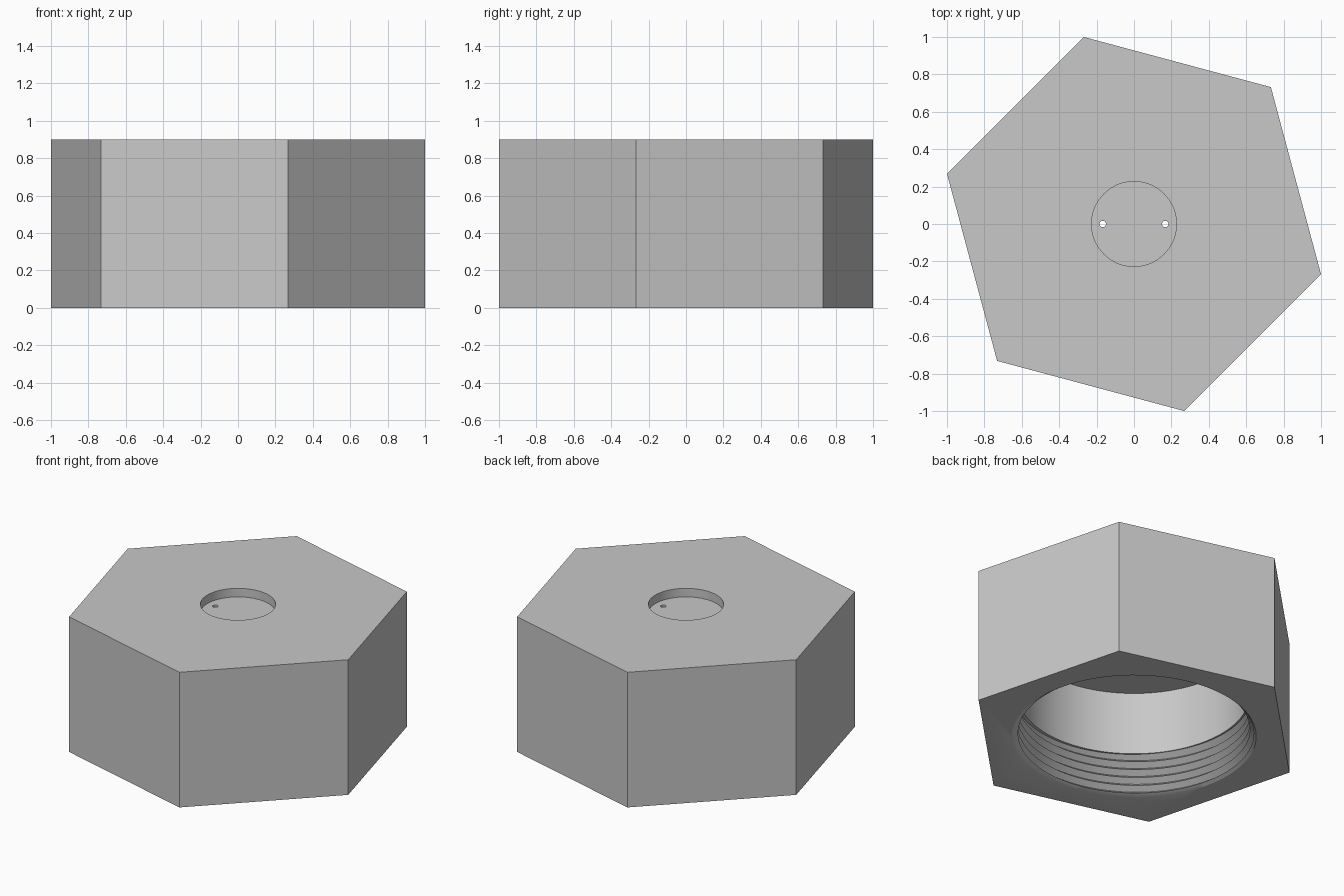
import bpy, bmesh, math

cube = bpy.data.objects.get("Cube")
if cube:
    bpy.data.objects.remove(cube, do_unlink=True)

HEIGHT, CEILING, RECESS_FLOOR = 0.9, 0.70, 0.843
HEX_RADIUS = 1.035
ROOT, CREST, WALL = 0.735, 0.70, 0.695
PITCH, THREAD_START, THREAD_END = 0.055, 0.012, 0.28
SEGMENTS = 96

metal = bpy.data.materials.new("plain grey")
grey = (0.58, 0.58, 0.58, 1)
metal.diffuse_color = grey
metal.use_nodes = True
metal.node_tree.nodes["Principled BSDF"].inputs["Base Color"].default_value = grey


def finish(bm, name):
    mesh = bpy.data.meshes.new(name)
    bm.to_mesh(mesh)
    bm.free()
    mesh.materials.append(metal)
    obj = bpy.data.objects.new(name, mesh)
    bpy.context.collection.objects.link(obj)
    return obj


def prism(name, radius, bottom, top, sides, x=0, turn=0):
    """Upright prism made by extruding a regular polygon."""
    bm = bmesh.new()
    ring = []
    for i in range(sides):
        a = turn + math.tau * i / sides
        ring.append(bm.verts.new((x + radius * math.cos(a), radius * math.sin(a), bottom)))
    face = bm.faces.new(ring)
    extruded = bmesh.ops.extrude_face_region(bm, geom=[face])["geom"]
    for v in extruded:
        if isinstance(v, bmesh.types.BMVert):
            v.co.z = top
    bmesh.ops.recalc_face_normals(bm, faces=bm.faces)
    return finish(bm, name)


def circle_row(radius, z):
    return lambda t: (radius, z)


def thread_row(k):
    """Half-pitch line of the helix, kept on the thread flank at both ends."""
    def point(t):
        z = min(max(PITCH * (k / 2 + t), THREAD_START), THREAD_END)
        phase = (z / PITCH - t) % 1
        return CREST + (ROOT - CREST) * abs(2 * phase - 1), z
    return point


def threaded_cavity():
    """Solid shape of the bore: lead-in, helical thread, ledge, smooth wall."""
    turns = math.ceil(THREAD_END / PITCH)
    rows = [circle_row(ROOT + 0.003, -0.1), circle_row(ROOT + 0.003, 0)]
    rows += [thread_row(k) for k in range(-2, 2 * turns + 1)]
    rows += [circle_row(WALL, THREAD_END), circle_row(WALL, CEILING)]
    bm = bmesh.new()
    grid = []
    for row in rows:
        line = []
        for i in range(SEGMENTS + 1):
            t = i / SEGMENTS
            r, z = row(t)
            a = math.tau * (i % SEGMENTS) / SEGMENTS
            line.append(bm.verts.new((r * math.cos(a), r * math.sin(a), z)))
        grid.append(line)
    for low, high in zip(grid, grid[1:]):
        for i in range(SEGMENTS):
            bm.faces.new((low[i], low[i + 1], high[i + 1], high[i]))
    bmesh.ops.remove_doubles(bm, verts=bm.verts, dist=1e-5)
    bmesh.ops.holes_fill(bm, edges=[e for e in bm.edges if e.is_boundary], sides=0)
    bmesh.ops.triangulate(bm, faces=[f for f in bm.faces if len(f.verts) == 4])
    bmesh.ops.recalc_face_normals(bm, faces=bm.faces)
    return finish(bm, "bore_cutter")


# Hexagonal body, turned a little about its axis
body = prism("hex_cap", HEX_RADIUS, 0, HEIGHT, 6, turn=math.radians(-15))

# Threaded bore, round recess on top and two pin holes through its floor
cutters = [threaded_cavity(),
           prism("recess_cutter", 0.227, RECESS_FLOOR, 1.0, 64)]
cutters += [prism("pin_hole_cutter", 0.017, 0.6, 1.0, 24, x=side * 0.167) for side in (-1, 1)]

bpy.context.view_layer.objects.active = body
for cutter in cutters:
    cutter.hide_render = True
    cut = body.modifiers.new("cut", "BOOLEAN")
    cut.operation = "DIFFERENCE"
    cut.solver = "EXACT"
    cut.object = cutter
    bpy.ops.object.modifier_apply(modifier=cut.name)
    bpy.data.objects.remove(cutter, do_unlink=True)

# Smooth round walls, crisp edges
bpy.ops.object.select_all(action="DESELECT")
body.select_set(True)
bpy.ops.object.shade_smooth_by_angle(angle=math.radians(25))
